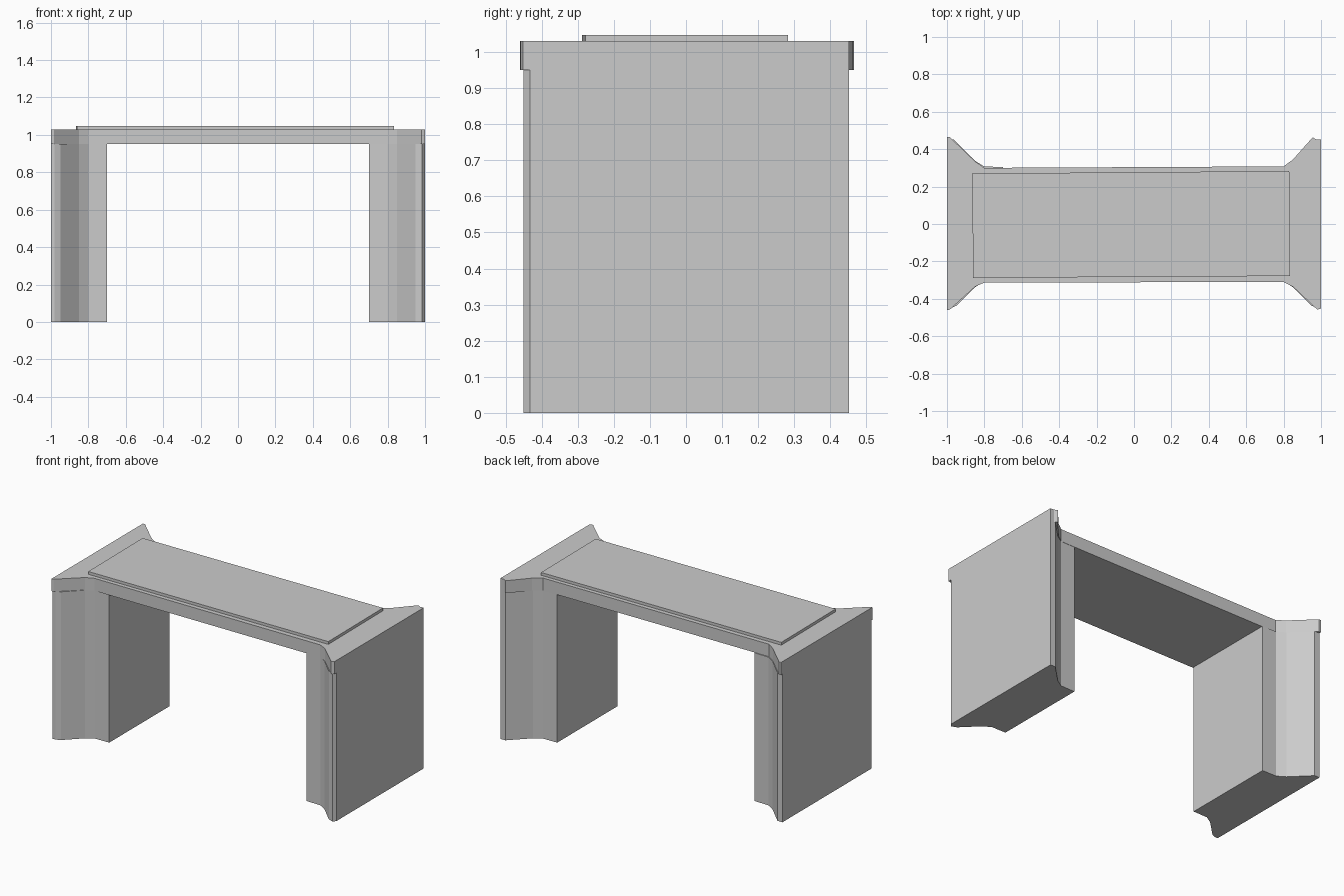
import bpy
import bmesh

cube = bpy.data.objects.get("Cube")
if cube:
    bpy.data.objects.remove(cube, do_unlink=True)

stone = bpy.data.materials.new("light_grey")
stone.use_nodes = True
grey = (0.6, 0.6, 0.6, 1)
stone.diffuse_color = grey
stone.node_tree.nodes["Principled BSDF"].inputs["Base Color"].default_value = grey


def prism(name, outline, bottom, top):
    """Extrude a plan outline between two heights."""
    bm = bmesh.new()
    face = bm.faces.new([bm.verts.new((x, y, bottom)) for x, y in outline])
    result = bmesh.ops.extrude_face_region(bm, geom=[face])
    verts = [v for v in result["geom"] if isinstance(v, bmesh.types.BMVert)]
    bmesh.ops.translate(bm, verts=verts, vec=(0, 0, top - bottom))
    bmesh.ops.recalc_face_normals(bm, faces=bm.faces)
    mesh = bpy.data.meshes.new(name)
    bm.to_mesh(mesh)
    bm.free()
    mesh.materials.append(stone)
    obj = bpy.data.objects.new(name, mesh)
    bpy.context.collection.objects.link(obj)
    return obj


LEG_TOP, SLAB_TOP = 0.95, 1.03

# Flared legs: straight inner part, curved flare, short flat outer edge
flare = [(0.7, 0.305), (0.8, 0.307), (0.85, 0.338), (0.95, 0.437)]
front_corner = {-1: [(0.98, 0.45), (1, 0.45)], 1: [(0.985, 0.45), (1, 0.432)]}
for side, name in ((-1, "right_leg"), (1, "left_leg")):
    front = [(side * x, -y) for x, y in flare + front_corner[side]]
    back = [(side * x, y) for x, y in flare + [(0.965, 0.452), (1, 0.452)]]
    prism(name, front + back[::-1], 0, LEG_TOP)

# Top slab spanning the legs, with pointed flared corners
front_edge = [(-1, -0.46), (-0.985, -0.458), (-0.85, -0.335), (-0.8, -0.313),
              (0.8, -0.31), (0.85, -0.335), (0.98, -0.458), (1, -0.452)]
back_edge = [(1, 0.452), (0.975, 0.452), (0.955, 0.463), (0.85, 0.345),
             (0.8, 0.308), (-0.8, 0.3), (-0.85, 0.335), (-0.985, 0.465), (-1, 0.465)]
prism("top_slab", front_edge + back_edge, LEG_TOP, SLAB_TOP)

# Thin raised panel, slightly askew
panel = [(-0.86, -0.288), (0.835, -0.278), (0.83, 0.283), (-0.865, 0.27)]
prism("raised_panel", panel, SLAB_TOP, 1.048)
